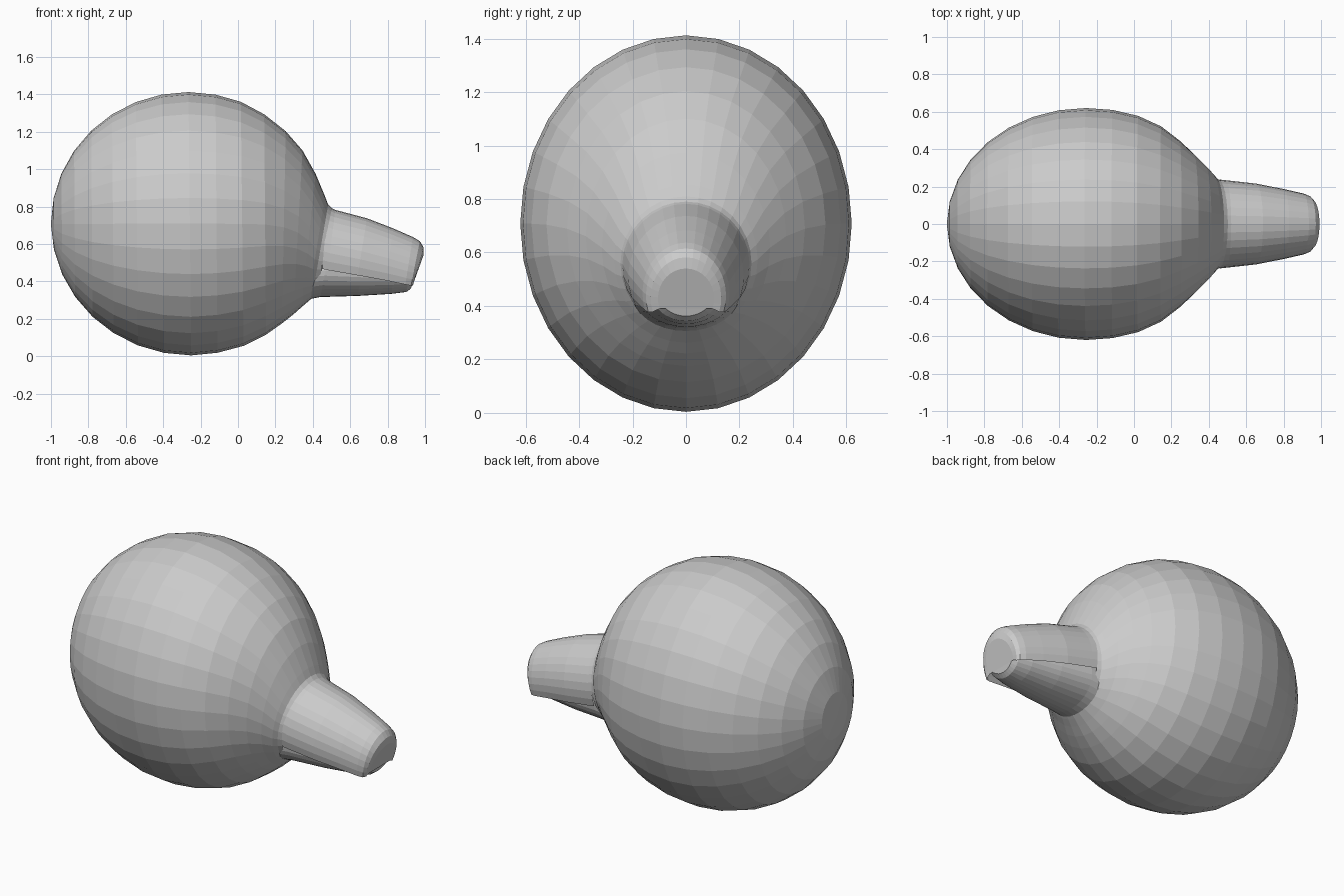
import bpy, bmesh, math


def loft(name, rings, angles, closed=True, cap_start=False, cap_end=False, centre=0.0):
    """Skin tilted sections. Each ring: top (x, z), bottom (x, z), half width.
    Angles run around the x axis, 90 degrees = top."""
    bm = bmesh.new()
    lo = min(math.sin(a) for a in angles)
    rows = []
    for xt, zt, xb, zb, w in rings:
        row = []
        for a in angles:
            f = (math.sin(a) - lo) / (1 - lo)
            row.append(bm.verts.new((xb + (xt - xb) * f, w * math.cos(a), zb + (zt - zb) * f)))
        rows.append(row)
    n = len(angles)
    for r0, r1 in zip(rows, rows[1:]):
        for i in range(n if closed else n - 1):
            j = (i + 1) % n
            bm.faces.new((r0[i], r1[i], r1[j], r0[j]))
    for use, row in ((cap_start, rows[0]), (cap_end, rows[-1])):
        if use:
            bm.faces.new(row)
    bmesh.ops.recalc_face_normals(bm, faces=bm.faces)
    mesh = bpy.data.meshes.new(name)
    bm.to_mesh(mesh)
    bm.free()
    obj = bpy.data.objects.new(name, mesh)
    bpy.context.collection.objects.link(obj)
    return obj


def arc(start, end, count, full=False):
    steps = count if full else count - 1
    return [math.radians(start + (end - start) * i / steps) for i in range(count)]


circle = arc(-90, 270, 32, True)

# Round body: regular ellipsoid at the back, easing into the neck at the front
body = []
for k in range(9):
    t = max(math.radians(11.25 * k), 0.01)
    x = -0.265 - 0.735 * math.cos(t)
    body.append((x, 0.707 + 0.705 * math.sin(t), x + 0.015 * k / 8,
                 0.707 - 0.703 * math.sin(t), 0.62 * math.sin(t)))
body += [
    (-0.12, 1.398, -0.11, 0.018, 0.61),
    (0.015, 1.36, 0.03, 0.055, 0.578),
    (0.14, 1.293, 0.15, 0.115, 0.522),
    (0.255, 1.203, 0.235, 0.175, 0.445),
    (0.345, 1.10, 0.295, 0.222, 0.375),
    (0.415, 0.975, 0.34, 0.262, 0.315),
    (0.465, 0.855, 0.375, 0.292, 0.268),
    (0.482, 0.81, 0.395, 0.309, 0.245),
    (0.505, 0.787, 0.42, 0.318, 0.233),
]
loft("body", body, circle, cap_start=True)

# Upper snout: arched shell that closes over the rounded tip
upper = [
    (0.48, 0.80, 0.45, 0.467, 0.238),
    (0.52, 0.782, 0.48, 0.460, 0.234),
    (0.69, 0.737, 0.64, 0.432, 0.216),
    (0.83, 0.683, 0.79, 0.405, 0.187),
    (0.935, 0.637, 0.895, 0.383, 0.163),
    (0.972, 0.615, 0.925, 0.377, 0.150),
    (0.992, 0.582, 0.935, 0.378, 0.132),
    (0.992, 0.540, 0.938, 0.390, 0.105),
]
loft("upper_snout", upper, arc(-20, 200, 21), closed=False, cap_end=True)

# Lower jaw: slimmer tube tucked under the upper snout
jaw = [
    (0.42, 0.60, 0.39, 0.306, 0.205),
    (0.50, 0.60, 0.44, 0.316, 0.204),
    (0.68, 0.57, 0.64, 0.322, 0.178),
    (0.85, 0.55, 0.82, 0.333, 0.145),
    (0.94, 0.54, 0.90, 0.343, 0.122),
    (0.975, 0.525, 0.925, 0.362, 0.100),
]
loft("lower_jaw", jaw, circle, cap_end=True)
